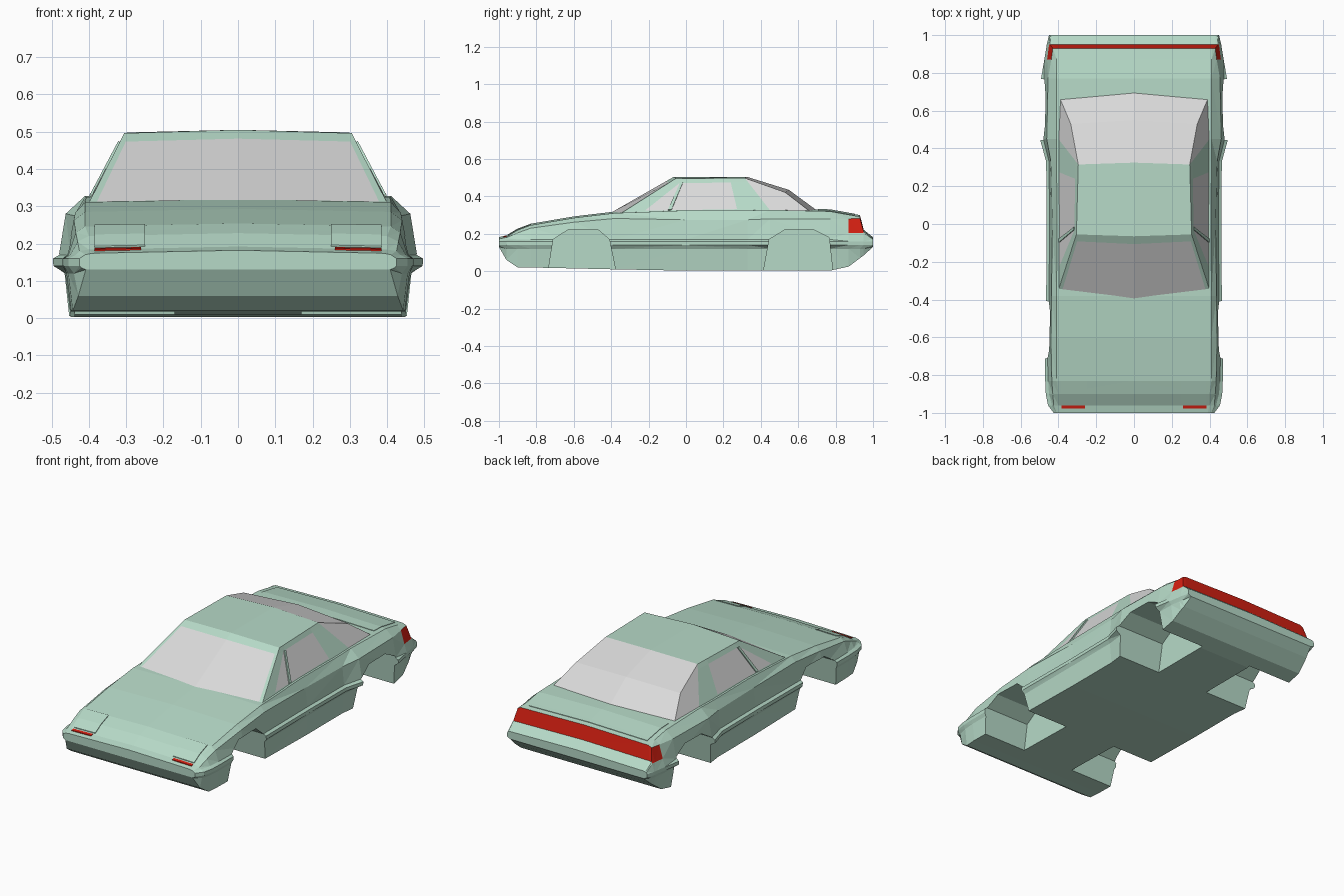
import bpy, bmesh
from mathutils import Vector

if "Cube" in bpy.data.objects:
    bpy.data.objects.remove(bpy.data.objects["Cube"])


def material(name, rgb):
    m = bpy.data.materials.new(name)
    m.diffuse_color = (*rgb, 1)
    m.use_nodes = True
    m.node_tree.nodes["Principled BSDF"].inputs["Base Color"].default_value = m.diffuse_color
    return m


MATS = [material("pale_green_paint", (0.47, 0.70, 0.575)),
        material("grey_glass", (0.70, 0.70, 0.70)),
        material("red_lamp", (0.66, 0.014, 0.006))]
GREEN, GLASS, RED = range(3)


def make_object(name, bm):
    bmesh.ops.recalc_face_normals(bm, faces=bm.faces)
    me = bpy.data.meshes.new(name)
    bm.to_mesh(me)
    bm.free()
    for m in MATS:
        me.materials.append(m)
    ob = bpy.data.objects.new(name, me)
    bpy.context.collection.objects.link(ob)
    return ob


# Body stations: y, floor z, sill x, strip x, waist x, shoulder x, shoulder z, deck x, deck z
STATIONS = [
    (-1.00, .130, .420, .425, .410, .400, .172, .39, .174),
    (-.960, .060, .440, .455, .435, .425, .180, .40, .184),
    (-.900, .020, .455, .467, .450, .430, .205, .40, .220),
    (-.830, .020, .460, .470, .455, .435, .230, .41, .246),
    (-.600, .015, .460, .470, .460, .440, .262, .41, .285),
    (-.380, .010, .450, .465, .450, .437, .282, .41, .311),
    (0.000, .003, .450, .462, .447, .432, .275, .407, .325),
    (0.330, .003, .450, .465, .450, .440, .275, .41, .325),
    (0.450, .003, .465, .498, .480, .462, .280, .41, .328),
    (0.770, .003, .465, .492, .476, .455, .280, .41, .320),
    (0.870, .025, .463, .475, .460, .438, .280, .41, .302),
    (0.930, .070, .455, .465, .452, .430, .283, .41, .292),
    (0.950, .085, .450, .462, .450, .445, .212, .43, .214),
    (1.000, .130, .440, .450, .445, .440, .172, .43, .174),
]
CAMBER = .008


def deck_z(x, y):
    for a, b in zip(STATIONS, STATIONS[1:]):
        if a[0] <= y <= b[0]:
            t = (y - a[0]) / (b[0] - a[0])
            edge = a[8] + (b[8] - a[8]) * t
            return edge + CAMBER * (1 - abs(x) / .41)


# Lower body: lofted rings along the length
bm = bmesh.new()
rings = []
for y, zb, xl, xs, xw, xh, zh, xt, zt in STATIONS:
    waist = .205 if .85 < y < .96 else .17
    half = [(xl - .012, zb), (xl, max(zb + .005, .12)), (xs, .14), (xs, .16),
            (xw, waist), (xh, zh), (xt, zt)]
    ring = [(0, zb)] + half + [(0, zt + CAMBER)] + [(-x, z) for x, z in reversed(half)]
    rings.append([bm.verts.new((x, y, z)) for x, z in ring])
n = len(rings[0])
for a, b in zip(rings, rings[1:]):
    for i in range(n):
        j = (i + 1) % n
        bm.faces.new((a[i], a[j], b[j], b[i]))
bm.faces.new(rings[0])
bm.faces.new(rings[-1])
bmesh.ops.recalc_face_normals(bm, faces=bm.faces)
# Wraparound tail lamp
for f in bm.faces:
    c = f.calc_center_median()
    if .87 < c.y < .96 and c.z > .2 and (f.normal.y > .4 or abs(f.normal.x) > .7):
        f.material_index = RED
bmesh.ops.triangulate(bm, faces=bm.faces)
body = make_object("lower_body", bm)

# Wheel wells cut from both sides
bm = bmesh.new()
WELLS = [[(-.745, -.05), (-.71, .17), (-.63, .222), (-.47, .222), (-.41, .17), (-.365, -.05)],
         [(.405, -.05), (.445, .17), (.53, .222), (.68, .222), (.765, .18), (.79, -.05)]]
for prof in WELLS:
    for s in (1, -1):
        inner = [bm.verts.new((s * .17, y, z)) for y, z in prof]
        outer = [bm.verts.new((s * .65, y, z)) for y, z in prof]
        bm.faces.new(inner)
        bm.faces.new(outer)
        for i in range(len(prof)):
            j = (i + 1) % len(prof)
            bm.faces.new((inner[i], inner[j], outer[j], outer[i]))
cutter = make_object("wheel_well_cutter", bm)
cutter.hide_render = True
mod = body.modifiers.new("wheel_wells", 'BOOLEAN')
mod.operation = 'DIFFERENCE'
mod.solver = 'EXACT'
mod.object = cutter
bpy.context.view_layer.objects.active = body
bpy.ops.object.modifier_apply(modifier=mod.name)
bpy.data.objects.remove(cutter)

# Cabin corner points on the right half
A0, A = Vector((0, -.41, .308)), Vector((.402, -.355, .305))
B0, B = Vector((0, -.065, .505)), Vector((.305, -.055, .496))
C0, C = Vector((0, .325, .505)), Vector((.295, .315, .498))
M0, M = Vector((0, .55, .435)), Vector((.335, .53, .422))
D0, D = Vector((0, .70, .325)), Vector((.392, .665, .318))
E = Vector((.404, .455, .318))


def on_quad(q, u, v):
    return q[0].lerp(q[1], u).lerp(q[3].lerp(q[2], u), v)


def panel(bm, q, us=(0, 1), vs=(0, 1), glass_cells=(), base=GREEN):
    """Mirrored pair of split quads, with chosen cells in glass."""
    for s in (1, -1):
        for i in range(len(us) - 1):
            for j in range(len(vs) - 1):
                pts = [on_quad(q, us[a], vs[b]) for a, b in
                       ((i, j), (i + 1, j), (i + 1, j + 1), (i, j + 1))]
                f = bm.faces.new([bm.verts.new((s * p.x, p.y, p.z)) for p in pts])
                f.material_index = GLASS if (i, j) in glass_cells else base


# Cabin: windscreen, roof, door sides, rear glass
bm = bmesh.new()
side = (A, E, C, B)
panel(bm, (A0, A, B, B0), (0, .95, 1), (0, .04, .88, 1), [(0, 1)])
panel(bm, (B0, B, C, C0))
panel(bm, side, (0, .14, .78, 1), (0, .09, .87, 1), [(1, 1)])
panel(bm, (C0, C, M, M0), base=GLASS)
panel(bm, (M0, M, D, D0), base=GLASS)
panel(bm, (C, E, D, M), base=GLASS)
bmesh.ops.remove_doubles(bm, verts=bm.verts, dist=.0005)
make_object("cabin", bm)

# Slanted divider bars in the side windows
bm = bmesh.new()
out = Vector((.005, 0, .003))
for s in (1, -1):
    pts = [on_quad(side, u, v) for u, v in ((.30, .09), (.325, .09), (.18, .87), (.145, .87))]
    lo = [bm.verts.new((s * p.x, p.y, p.z)) for p in pts]
    hi = [bm.verts.new((s * (p + out).x, p.y, (p + out).z)) for p in pts]
    bm.faces.new(hi)
    for i in range(4):
        bm.faces.new((lo[i], lo[(i + 1) % 4], hi[(i + 1) % 4], hi[i]))
make_object("window_dividers", bm)


def deck_plate(name, xs, ys, rise, mat):
    """Thin plate that follows the bonnet or boot surface."""
    bm = bmesh.new()
    top = [[bm.verts.new((x, y, deck_z(x, y) + rise)) for x in xs] for y in ys]
    for a, b in zip(top, top[1:]):
        for i in range(len(xs) - 1):
            bm.faces.new((a[i], a[i + 1], b[i + 1], b[i])).material_index = mat
    ext = bmesh.ops.extrude_face_region(bm, geom=bm.faces[:], use_keep_orig=True)
    for v in ext["geom"]:
        if isinstance(v, bmesh.types.BMVert):
            v.co.z -= rise + .003
    for f in bm.faces:
        f.material_index = mat
    make_object(name, bm)


# Pop-up lamp covers, red front markers, boot lid
for s, label in ((1, "right"), (-1, "left")):
    deck_plate("lamp_cover_" + label, (s * .25, s * .385), (-.952, -.90, -.83), .004, GREEN)
    deck_plate("front_marker_" + label, (s * .26, s * .385), (-.976, -.961), .004, RED)
deck_plate("boot_lid", (-.38, 0, .38), (.705, .77, .87, .90), .003, GREEN)
